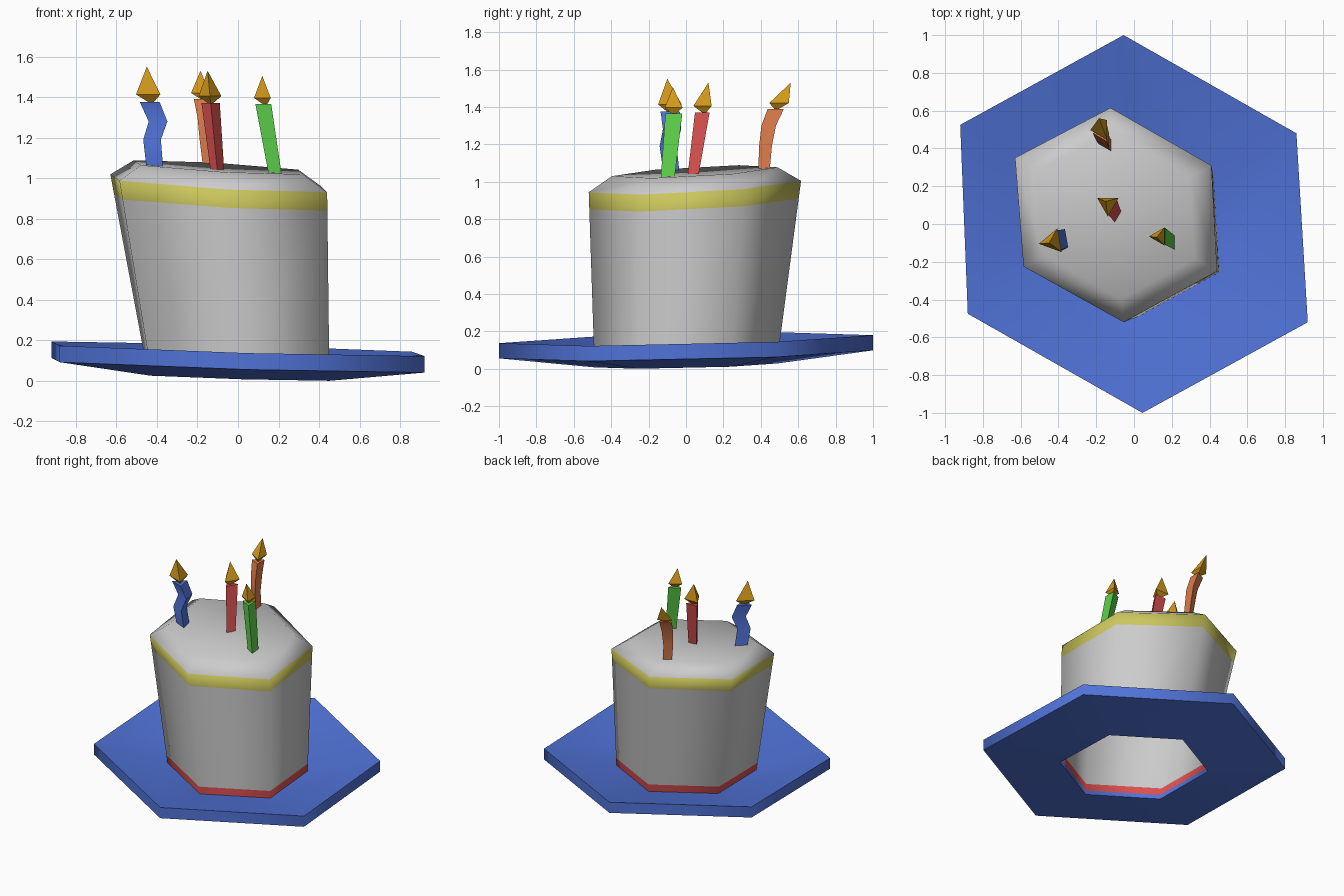
import bpy, bmesh, math
from mathutils import Vector

if "Cube" in bpy.data.objects:
    bpy.data.objects.remove(bpy.data.objects["Cube"])


def material(name, rgb):
    m = bpy.data.materials.new(name)
    m.diffuse_color = (*rgb, 1)
    m.use_nodes = True
    m.node_tree.nodes["Principled BSDF"].inputs["Base Color"].default_value = m.diffuse_color
    return m


BLUE = material("blue", (0.08, 0.17, 0.68))
RED = material("red", (0.72, 0.08, 0.08))
YELLOW = material("yellow", (0.60, 0.57, 0.11))
ORANGE = material("orange", (0.72, 0.20, 0.07))
GREEN = material("green", (0.11, 0.64, 0.07))
GOLD = material("gold", (0.66, 0.32, 0.01))
GREY = material("grey", (0.8, 0.8, 0.8))


def loft(name, rings, mats, bands=None, closed=False, caps=(False, False), angle=70):
    """Skin a list of rings; a one-point ring makes a pole."""
    bm = bmesh.new()
    rows = [[bm.verts.new(p) for p in r] for r in rings]
    pairs = list(zip(rows, rows[1:]))
    if closed:
        pairs.append((rows[-1], rows[0]))
    for k, (a, b) in enumerate(pairs):
        n = max(len(a), len(b))
        for i in range(n):
            j = (i + 1) % n
            loop = [a[i % len(a)], a[j % len(a)], b[j % len(b)], b[i % len(b)]]
            f = bm.faces.new(list(dict.fromkeys(loop)))
            f.material_index = bands[k] if bands else 0
    if caps[0]:
        bm.faces.new(rows[0][::-1])
    if caps[1]:
        bm.faces.new(rows[-1])
    bmesh.ops.recalc_face_normals(bm, faces=bm.faces)
    me = bpy.data.meshes.new(name)
    bm.to_mesh(me)
    bm.free()
    for m in mats:
        me.materials.append(m)
    ob = bpy.data.objects.new(name, me)
    bpy.context.collection.objects.link(ob)
    bpy.ops.object.select_all(action='DESELECT')
    ob.select_set(True)
    bpy.context.view_layer.objects.active = ob
    bpy.ops.object.shade_smooth_by_angle(angle=math.radians(angle))
    return ob


def tilted(points, z, sx, sy):
    return [Vector((x, y, z + sx * x + sy * y)) for x, y in points]


def scaled(points, s, c=(0, 0)):
    return [(c[0] + (x - c[0]) * s, c[1] + (y - c[1]) * s) for x, y in points]


# Lopsided hexagons, counter-clockwise
PLATE = [(-0.055, 1.0), (-0.92, 0.525), (-0.88, -0.475), (0.045, -1.0), (0.92, -0.52), (0.86, 0.48)]
TOP = [(-0.125, 0.615), (-0.63, 0.35), (-0.585, -0.225), (-0.055, -0.52), (0.44, -0.25), (0.41, 0.31)]

# Tilted dish with an open middle
loft("plate",
     [tilted(scaled(PLATE, s), z, -0.028, 0.02)
      for s, z in ((0.49, 0.05), (1.0, 0.158), (1.0, 0.077), (0.49, 0.018))],
     [BLUE], closed=True)

# Cake: open shell with red base trim, grey body, yellow trim and soft top
base = tilted(scaled(PLATE, 0.49), 0.048, -0.028, 0.02)
rim = tilted(TOP, 0.967, -0.055, 0.05)
c = (-0.105, 0.045)
shoulder = tilted(scaled(TOP, 0.78, c), 1.046, -0.055, 0.05)
loft("cake",
     [base,
      [a.lerp(b, 0.062) for a, b in zip(base, rim)],
      [a.lerp(b, 0.90) for a, b in zip(base, rim)],
      rim, shoulder, tilted([c], 1.035, -0.055, 0.05)],
     [GREY, RED, YELLOW], bands=[1, 0, 2, 0, 0])


def triangle(p, r, turn):
    return [Vector(p) + Vector((r * math.cos(a), r * math.sin(a), 0))
            for a in (math.radians(turn + 120 * i) for i in range(3))]


def candle(name, mat, path, radii, turn, tip, flame_r):
    n = len(path) - 1
    loft(name + "_candle",
         [triangle(p, radii[0] + (radii[1] - radii[0]) * i / n, turn) for i, p in enumerate(path)],
         [mat], caps=(True, True), angle=40)
    # Three-sided flame standing on the wick end
    start = Vector(path[-1])
    mid = start.lerp(Vector(tip), 0.22)
    loft(name + "_flame", [[start - Vector((0, 0, 0.01))], triangle(mid, flame_r, turn), [Vector(tip)]],
         [GOLD], angle=30)


candle("red", RED, [(-0.1, 0.045, 1.02), (-0.135, 0.10, 1.37)],
       (0.038, 0.052), -90, (-0.15, 0.12, 1.53), 0.065)
candle("green", GREEN, [(0.197, -0.1, 1.0), (0.138, -0.065, 1.365)],
       (0.042, 0.052), 180, (0.12, -0.07, 1.505), 0.055)
candle("blue", BLUE,
       [(-0.40, -0.08, 1.03), (-0.415, -0.10, 1.19), (-0.385, -0.08, 1.28), (-0.425, -0.09, 1.375)],
       (0.05, 0.06), 190, (-0.45, -0.10, 1.55), 0.074)
candle("orange", ORANGE,
       [(-0.135, 0.415, 1.03), (-0.15, 0.425, 1.19), (-0.155, 0.442, 1.30), (-0.168, 0.48, 1.39)],
       (0.034, 0.05), -60, (-0.185, 0.56, 1.53), 0.06)
